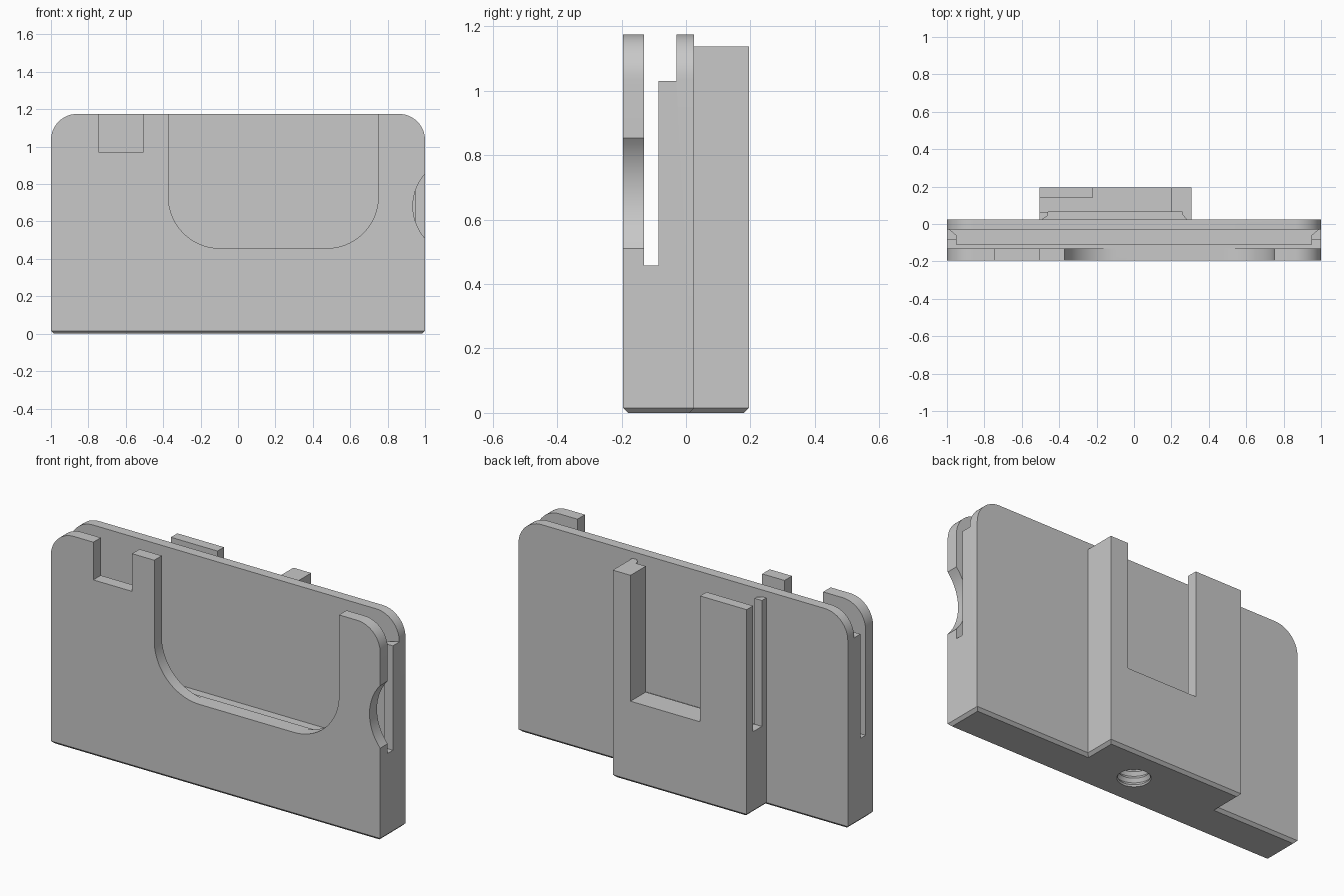
import bpy, bmesh, math

cube = bpy.data.objects.get("Cube")
if cube:
    bpy.data.objects.remove(cube, do_unlink=True)

TOP, FRONT, PLATE, BACK = 1.175, -0.195, 0.025, 0.195
FLOOR = 0.457          # bottom of the front slot
CLIP_FLOOR = 0.447     # bottom of the rear slot
HOLD_L, HOLD_R = -0.505, 0.308

grey = bpy.data.materials.new("plain grey")
grey.use_nodes = True
colour = (0.58, 0.58, 0.58, 1)
grey.diffuse_color = colour
grey.node_tree.nodes["Principled BSDF"].inputs["Base Color"].default_value = colour


def make(name, bm):
    bmesh.ops.recalc_face_normals(bm, faces=bm.faces)
    mesh = bpy.data.meshes.new(name)
    bm.to_mesh(mesh)
    bm.free()
    mesh.materials.append(grey)
    ob = bpy.data.objects.new(name, mesh)
    bpy.context.collection.objects.link(ob)
    return ob


def prism(points, direction):
    """Extrude a closed outline along a vector."""
    bm = bmesh.new()
    face = bm.faces.new([bm.verts.new(p) for p in points])
    new = bmesh.ops.extrude_face_region(bm, geom=[face], use_keep_orig=True)["geom"]
    bmesh.ops.translate(bm, vec=direction,
                        verts=[v for v in new if isinstance(v, bmesh.types.BMVert)])
    return bm


def front_prism(profile, y0, y1):
    return prism([(x, y0, z) for x, z in profile], (0, y1 - y0, 0))


def plan_prism(plan, z0, z1):
    return prism([(x, y, z0) for x, y in plan], (0, 0, z1 - z0))


def box(x0, x1, y0, y1, z0, z1):
    return plan_prism([(x0, y0), (x1, y0), (x1, y1), (x0, y1)], z0, z1)


def arc(cx, cz, r, start, end, n=20):
    return [(cx + r * math.cos(math.radians(start + (end - start) * i / n)),
             cz + r * math.sin(math.radians(start + (end - start) * i / n)))
            for i in range(n + 1)]


# Body: stepped footprint pulled up
bm = plan_prism([(-1, FRONT), (1, FRONT), (1, PLATE), (HOLD_R, PLATE), (HOLD_R, BACK),
                 (HOLD_L, BACK), (HOLD_L, PLATE), (-1, PLATE)], 0, TOP)

# Chamfered base and rounded top corners
base = [e for e in bm.edges if all(v.co.z < 1e-4 for v in e.verts)]
bmesh.ops.bevel(bm, geom=base, offset=0.015, segments=1, affect='EDGES')
corners = [e for e in bm.edges
           if all(v.co.z > TOP - 1e-4 for v in e.verts)
           and abs(e.verts[0].co.x + e.verts[1].co.x) > 1.99]
bmesh.ops.bevel(bm, geom=corners, offset=0.14, segments=14, profile=0.5, affect='EDGES')
body = make("holder_body", bm)


def cut(bm):
    cutter = make("cutter", bm)
    cutter.hide_render = True
    mod = body.modifiers.new("cut", 'BOOLEAN')
    mod.operation, mod.solver, mod.object = 'DIFFERENCE', 'EXACT', cutter
    bpy.context.view_layer.objects.active = body
    bpy.ops.object.modifier_apply(modifier=mod.name)
    bpy.data.objects.remove(cutter, do_unlink=True)


# Front slot, open at both ends, with its wider mouth
cut(box(-2, 2, -0.13, -0.085, FLOOR, 2))
cut(box(-2, 2, -0.11, -0.03, 1.03, 2))

# Clearance pocket behind the slot, leaving an undercut lip at each end
cut(plan_prism([(-0.95, -0.11), (0.95, -0.11), (0.95, -0.06), (0.985, -0.03),
                (-0.985, -0.03), (-0.95, -0.06)], FLOOR - 0.02, 2))

# Front window with rounded lower corners
R = 0.275
window = ([(-0.372, 2)] + arc(-0.372 + R, FLOOR + R, R, 180, 270)
          + arc(0.75 - R, FLOOR + R, R, 270, 360) + [(0.75, 2)])
cut(front_prism(window, -0.3, -0.11))

# Front notch and side finger scoop
cut(box(-0.742, -0.507, -0.3, -0.11, 0.968, 2))
cut(front_prism(arc(1.195, 0.682, 0.26, 0, 354, 59), -0.3, -0.11))

# Rear clip: lower top, side slot, open window, clearance pocket
cut(box(-0.8, 0.8, PLATE, 0.5, 1.138, 2))
cut(box(-0.8, 0.2, 0.063, 0.139, CLIP_FLOOR, 2))
cut(box(-0.222, 0.2, 0.063, 0.5, CLIP_FLOOR, 2))
cut(plan_prism([(-0.46, 0.063), (0.26, 0.063), (0.26, 0.05), (0.28, PLATE),
                (-0.49, PLATE), (-0.46, 0.045)], CLIP_FLOOR - 0.02, 2))

# Threaded socket in the base
PITCH, TURNS, SIDES = 0.036, 8, 32
radii = [0.09 if i % 2 == 0 else 0.077 for i in range(2 * TURNS + 1)]
bm = bmesh.new()
rings = []
for i, r in enumerate(radii):
    z = -0.01 + i * PITCH / 2
    rings.append([bm.verts.new((r * math.cos(a), r * math.sin(a), z))
                  for a in (2 * math.pi * k / SIDES for k in range(SIDES))])
for low, high in zip(rings, rings[1:]):
    for k in range(SIDES):
        n = (k + 1) % SIDES
        bm.faces.new((low[k], low[n], high[n], high[k]))
bm.faces.new(rings[0])
bm.faces.new(rings[-1])
cut(bm)

# Smooth curves, crisp edges
bpy.ops.object.select_all(action='DESELECT')
body.select_set(True)
bpy.context.view_layer.objects.active = body
bpy.ops.object.shade_smooth_by_angle(angle=math.radians(25))
